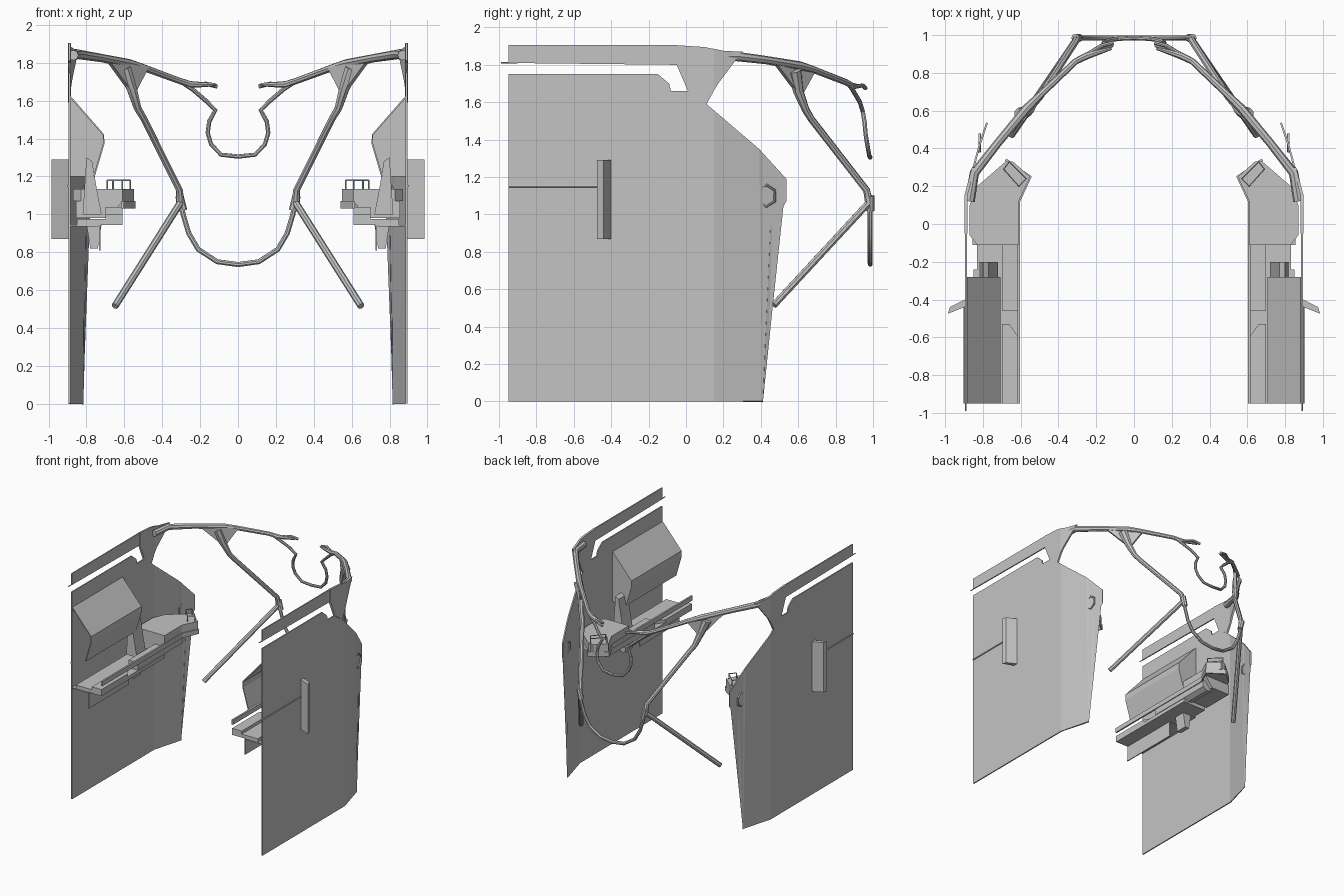
import bpy, bmesh, math
from mathutils import Vector

cube = bpy.data.objects.get("Cube")
if cube:
    bpy.data.objects.remove(cube, do_unlink=True)

grey = bpy.data.materials.new("plain grey")
grey.use_nodes = True
COLOUR = (0.55, 0.55, 0.55, 1)
grey.diffuse_color = COLOUR
grey.node_tree.nodes["Principled BSDF"].inputs["Base Color"].default_value = COLOUR


def add_object(name, mesh, smooth=False):
    """Link a mesh built on the +x side and mirror it to the other side."""
    obj = bpy.data.objects.new(name, mesh)
    bpy.context.collection.objects.link(obj)
    mesh.materials.clear()
    mesh.materials.append(grey)
    if smooth:
        for o in bpy.context.selected_objects:
            o.select_set(False)
        obj.select_set(True)
        bpy.context.view_layer.objects.active = obj
        bpy.ops.object.shade_smooth_by_angle(angle=math.radians(40))
    mirror = obj.modifiers.new("Mirror", "MIRROR")
    mirror.merge_threshold = 0.002
    return obj


def finish(name, bm, thickness=0):
    bmesh.ops.recalc_face_normals(bm, faces=bm.faces)
    mesh = bpy.data.meshes.new(name)
    bm.to_mesh(mesh)
    bm.free()
    obj = add_object(name, mesh)
    if thickness:
        solid = obj.modifiers.new("Solidify", "SOLIDIFY")
        solid.thickness = thickness
        solid.offset = 0
    return obj


def prism(name, outline, place, low, high):
    """Extrude an outline; place(a, b, h) maps it to space."""
    bm = bmesh.new()
    face = bm.faces.new([bm.verts.new(place(a, b, low)) for a, b in outline])
    new = bmesh.ops.extrude_face_region(bm, geom=[face])["geom"]
    shift = Vector(place(0, 0, high)) - Vector(place(0, 0, low))
    bmesh.ops.translate(bm, verts=[g for g in new if isinstance(g, bmesh.types.BMVert)], vec=shift)
    return finish(name, bm)


def plan(a, b, h):
    return (a, b, h)


def section(a, b, h):
    return (a, h, b)


def box(name, x0, x1, y0, y1, z0, z1):
    return prism(name, [(x0, y0), (x1, y0), (x1, y1), (x0, y1)], plan, z0, z1)


def ribbon(name, path, along, thickness):
    """Sheet swept from a path by a vector."""
    bm = bmesh.new()
    rows = [(bm.verts.new(p), bm.verts.new(Vector(p) + Vector(along))) for p in path]
    for (a, b), (c, d) in zip(rows, rows[1:]):
        bm.faces.new((a, c, d, b))
    return finish(name, bm, thickness)


def tube(name, points, radius, scales=None, closed=False, sides=2):
    curve = bpy.data.curves.new(name, "CURVE")
    curve.dimensions = "3D"
    curve.bevel_depth = radius
    curve.bevel_resolution = sides
    curve.use_fill_caps = True
    spline = curve.splines.new("POLY")
    spline.points.add(len(points) - 1)
    spline.use_cyclic_u = closed
    for i, p in enumerate(points):
        spline.points[i].co = (*p, 1)
        spline.points[i].radius = scales[i] if scales else 1
    temp = bpy.data.objects.new(name + " path", curve)
    bpy.context.collection.objects.link(temp)
    bpy.context.view_layer.update()
    mesh = bpy.data.meshes.new_from_object(temp.evaluated_get(bpy.context.evaluated_depsgraph_get()))
    bpy.data.objects.remove(temp, do_unlink=True)
    return add_object(name, mesh, True)


def wall_x(y):
    """The side walls bend inward toward the far end."""
    if y < 0.15:
        return 0.89
    if y < 0.41:
        return 0.89 - (y - 0.15) * 0.27
    return 0.82 - (y - 0.41) * 0.33


def wall_sheet(name, outline, thickness=0.01):
    bm = bmesh.new()
    face = bm.faces.new([bm.verts.new((0, y, z)) for y, z in outline])
    bmesh.ops.triangulate(bm, faces=[face])
    for bend in (0.15, 0.41):
        bmesh.ops.bisect_plane(bm, geom=bm.verts[:] + bm.edges[:] + bm.faces[:],
                               plane_co=(0, bend, 0), plane_no=(0, 1, 0))
    for v in bm.verts:
        v.co.x = wall_x(v.co.y)
    return finish(name, bm, thickness)


# Side walls, with the window post and the roof strip
wall_sheet("side_wall", [(-0.95, 0), (0.41, 0), (0.45, 0.93), (0.535, 1.07), (0.535, 1.19),
                         (0.39, 1.35), (0.11, 1.59), (0.01, 1.66), (-0.08, 1.66),
                         (-0.09, 1.70), (-0.15, 1.75), (-0.95, 1.75)])
wall_sheet("window_post", [(0.11, 1.59), (0.17, 1.70), (0.26, 1.82), (0.30, 1.87), (0.20, 1.875),
                           (0.10, 1.895), (-0.05, 1.905), (-0.05, 1.80), (0.04, 1.70), (0.01, 1.66)], 0.016)
wall_sheet("roof_strip", [(-0.95, 1.81), (-0.05, 1.80), (-0.05, 1.905), (-0.95, 1.905)])
tube("roof_strip_pin", [(0.89, -0.99, 1.812), (0.89, -0.9, 1.812)], 0.004)
tube("wall_rod", [(0.897, -0.95, 1.15), (0.897, -0.44, 1.15)], 0.006)

# Outer handle and hexagonal bolt
prism("handle", [(0.885, -0.395), (0.975, -0.44), (0.985, -0.475), (0.885, -0.435)], plan, 0.87, 1.29)
bolt = [(wall_x(0.43) + 0.004, 0.43 + 0.052 * math.cos(k * math.pi / 3 + 0.5),
         1.10 + 0.058 * math.sin(k * math.pi / 3 + 0.5)) for k in range(6)]
tube("bolt_ring", bolt, 0.007, closed=True)

# Tubular frame across the far end
tube("upper_bar", [(0.87, 0.12, 1.84), (0.845, 0.27, 1.845), (0.72, 0.43, 1.825), (0.57, 0.61, 1.795),
                   (0.50, 0.68, 1.775), (0.31, 0.86, 1.705), (0.25, 0.89, 1.685), (0.12, 0.93, 1.685)],
     0.017, (1.6, 1.5, 1.3, 1.4, 1.1, 1, 1.1, 0.5))
tube("upper_bar_prong", [(0.26, 0.89, 1.68), (0.17, 0.945, 1.69), (0.11, 0.96, 1.675)], 0.011)
tube("centre_loop", [(0.30, 0.87, 1.70), (0.24, 0.895, 1.66), (0.17, 0.93, 1.60), (0.12, 0.945, 1.55),
                     (0.152, 0.955, 1.49), (0.16, 0.96, 1.43), (0.142, 0.97, 1.37),
                     (0.09, 0.98, 1.315), (0, 0.985, 1.305)], 0.012)
tube("diagonal_bar", [(0.60, 0.58, 1.77), (0.56, 0.60, 1.66), (0.53, 0.64, 1.56), (0.50, 0.67, 1.51),
                      (0.31, 0.965, 1.13), (0.305, 0.98, 1.06)], 0.019, (2, 1.5, 1.1, 1, 1, 1.2))
tube("lower_loop", [(0.305, 0.98, 1.10), (0.29, 0.985, 1.0), (0.26, 0.985, 0.90), (0.21, 0.985, 0.815),
                    (0.11, 0.985, 0.75), (0, 0.985, 0.735)], 0.014)
tube("lower_strut", [(0.305, 0.975, 1.06), (0.65, 0.47, 0.515)], 0.019)
ribbon("gusset", [(0.69, 0.47, 1.81), (0.59, 0.59, 1.79), (0.50, 0.68, 1.77)], (0, 0, -0.01), 0.02)
bm = bmesh.new()
bm.faces.new([bm.verts.new(p) for p in ((0.69, 0.47, 1.815), (0.48, 0.69, 1.775), (0.555, 0.61, 1.63))])
finish("gusset_plate", bm, 0.025)

# Top bars meeting over the centre, seen as one run from above
tube("far_cross_bar", [(0.31, 0.985, 1.10), (0.29, 0.985, 1.02)], 0.022)

# Upper console hood, closed at its inner end
hood = [(0.885, 1.62), (0.71, 1.42), (0.71, 1.37), (0.76, 1.20)]
ribbon("hood", [(x, -0.95, z) for x, z in hood], (0, 0.67, 0), 0.008)
prism("hood_end", hood + [(0.885, 1.20)], section, -0.29, -0.28)
prism("hood_support", [(0.72, 1.0), (0.82, 1.0), (0.80, 1.30), (0.77, 1.28), (0.745, 1.13)], section, -0.32, -0.2)

# Lower console: floor, desk and the angled pod
box("console_floor", 0.61, 0.85, -0.95, -0.24, 0.945, 0.975)
box("console_floor_step", 0.61, 0.83, -0.24, -0.10, 0.945, 0.975)
prism("console_desk", [(0.61, -0.95), (0.70, -0.95), (0.70, -0.53), (0.66, -0.53), (0.61, -0.60)], plan, 0.97, 1.0)
prism("console_pod", [(0.61, -0.11), (0.83, -0.11), (0.87, -0.06), (0.87, 0.10), (0.83, 0.20),
                      (0.68, 0.33), (0.64, 0.33), (0.55, 0.25), (0.61, 0.12)], plan, 1.07, 1.135)
prism("console_pod_base", [(0.68, 0.98), (0.855, 0.98), (0.855, 1.07), (0.61, 1.07)], section, -0.11, 0.17)
prism("console_beam", [(0.61, 1.04), (0.61, 0.98), (0.65, 0.955), (0.70, 0.97), (0.70, 1.04)], section, -0.46, 0.14)
ribbon("console_rail", [(0.61, -0.95, 1.03), (0.61, 0.12, 1.03), (0.548, 0.25, 1.03), (0.68, 0.34, 1.03)],
       (0, 0, 0.04), 0.014)

# Bracket and knob hanging below the console
ribbon("bracket", [(0.885, -0.95, 0.94), (0.73, -0.95, 0.94), (0.73, -0.95, 0.81)], (0, 0.53, 0), 0.008)
prism("hanging_knob", [(0.72, 0.95), (0.80, 0.95), (0.78, 0.82), (0.74, 0.82)], section, -0.34, -0.24)

# Wire guard on the pod
low = [(0.57, 0.24, 1.07), (0.66, 0.33, 1.07), (0.69, 0.29, 1.07), (0.61, 0.20, 1.07)]
high = [(x, y, 1.18) for x, y, z in low]
tube("wire_guard_top", high, 0.004, closed=True)
for a, b in zip(low, high):
    tube("wire_guard_post", [a, b], 0.004)
